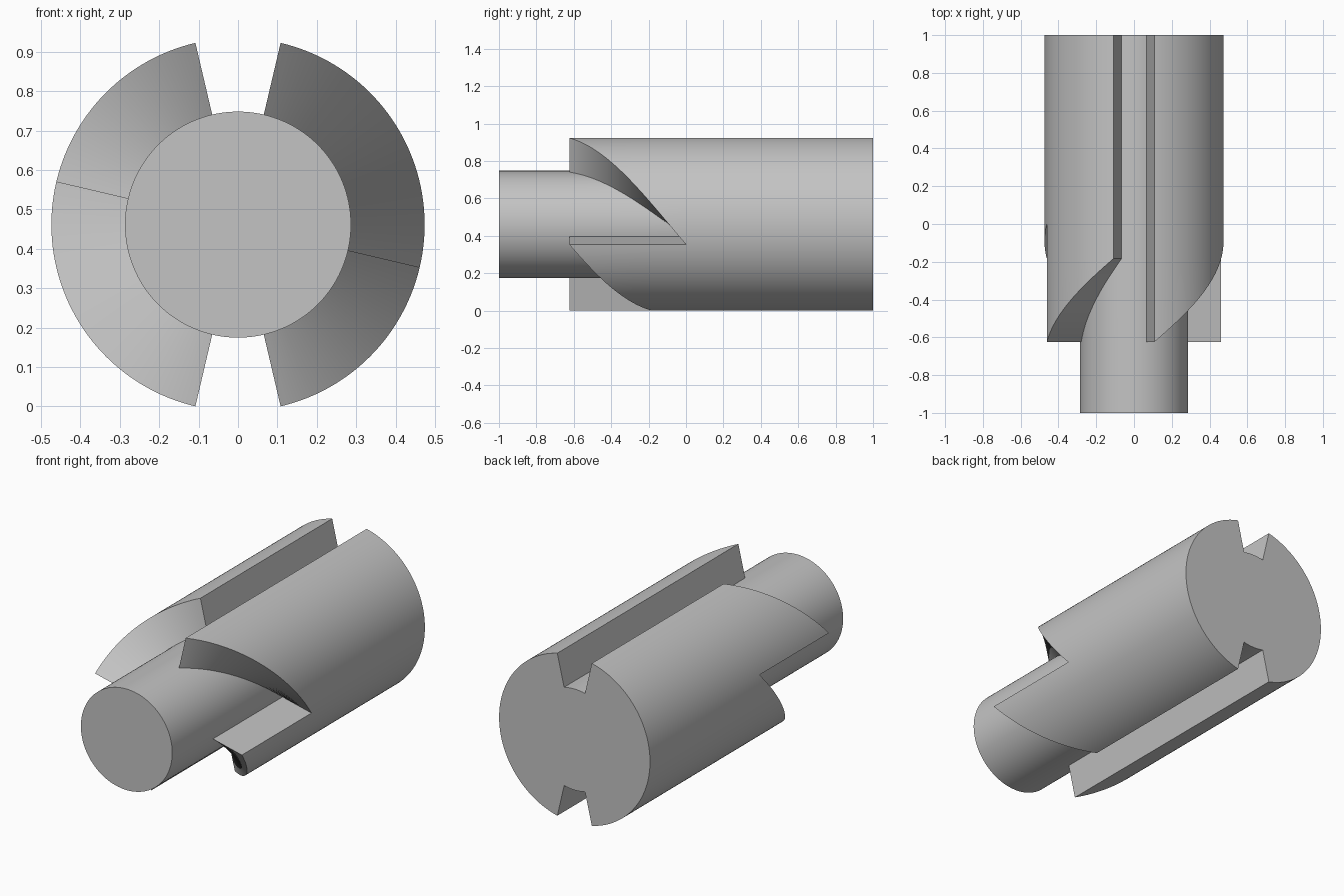
import bpy
import bmesh
from math import cos, sin, radians

cube = bpy.data.objects.get("Cube")
if cube:
    bpy.data.objects.remove(cube, do_unlink=True)

CORE, OUTER = 0.287, 0.474        # radii
HALF_SLOT = 13.2                  # half width of each keyway, degrees
TIP = -0.624                      # foremost point of each ramp
AXIS_Z = OUTER * cos(radians(HALF_SLOT))
RAMP_END = TIP * (1 - (90 - 2 * HALF_SLOT) / 90)
STOPS = [-1, TIP, RAMP_END, 0, 1]

bm = bmesh.new()


def point(r, angle, y):
    a = radians(angle)
    return (r * cos(a), y, AXIS_Z + r * sin(a))


def face(points):
    bm.faces.new([bm.verts.new(p) for p in points])


def strip(r0, a0, r1, a1, ys0, ys1):
    """Row of quads between two lines that run along the shaft."""
    for k in range(len(ys0) - 1):
        if ys0[k] != ys0[k + 1] or ys1[k] != ys1[k + 1]:
            face([point(r0, a0, ys0[k]), point(r0, a0, ys0[k + 1]),
                  point(r1, a1, ys1[k + 1]), point(r1, a1, ys1[k])])


def before(f):
    return [min(s, f) for s in STOPS]


def after(f):
    return [max(s, f) for s in STOPS]


def wall(angle, f0, f1):
    """Flat radial wall between two lengths."""
    ys = [min(max(s, f0), f1) for s in STOPS]
    strip(CORE, angle, OUTER, angle, ys, ys)


def sector(start, sweep, steps, f_start, f_end):
    """Part of the shaft, going clockwise, with a helical front shoulder."""
    for i in range(steps):
        t0, t1 = i / steps, (i + 1) / steps
        a0, a1 = start - sweep * t0, start - sweep * t1
        f0 = f_start + (f_end - f_start) * t0
        f1 = f_start + (f_end - f_start) * t1
        strip(CORE, a0, CORE, a1, before(f0), before(f1))
        front_rim.append(point(CORE, a0, -1))
        r = CORE
        if f_start < 1:
            r = OUTER
            strip(OUTER, a0, OUTER, a1, after(f0), after(f1))
            face([point(CORE, a0, f0), point(OUTER, a0, f0),
                  point(OUTER, a1, f1), point(CORE, a1, f1)])
        if i == 0:
            back_rim.append(point(r, a0, 1))
        back_rim.append(point(r, a1, 1))


front_rim, back_rim = [], []
for turn in (0, 180):
    top = 90 - HALF_SLOT - turn
    middle = top - 90
    bottom = -90 + HALF_SLOT - turn
    # long ramp, step back to the front, short ramp, keyway
    wall(top, TIP, 1)
    sector(top, 90, 40, TIP, 0)
    wall(middle, TIP, 0)
    sector(middle, middle - bottom, 28, TIP, RAMP_END)
    wall(bottom, RAMP_END, 1)
    sector(bottom, 2 * HALF_SLOT, 12, 1, 1)

# end caps
face(front_rim)
face([p for i, p in enumerate(back_rim)
      if (p[0] - back_rim[i - 1][0]) ** 2 + (p[2] - back_rim[i - 1][2]) ** 2 > 1e-9])

bmesh.ops.remove_doubles(bm, verts=bm.verts, dist=1e-5)
bmesh.ops.recalc_face_normals(bm, faces=bm.faces)

mesh = bpy.data.meshes.new("clutch_shaft")
bm.to_mesh(mesh)
bm.free()

steel = bpy.data.materials.new("plain_grey")
steel.use_nodes = True
colour = (0.55, 0.55, 0.55, 1)
steel.diffuse_color = colour
steel.node_tree.nodes["Principled BSDF"].inputs["Base Color"].default_value = colour
mesh.materials.append(steel)

shaft = bpy.data.objects.new("clutch_shaft", mesh)
bpy.context.collection.objects.link(shaft)
bpy.ops.object.select_all(action='DESELECT')
shaft.select_set(True)
bpy.context.view_layer.objects.active = shaft
bpy.ops.object.shade_smooth_by_angle(angle=radians(30))
